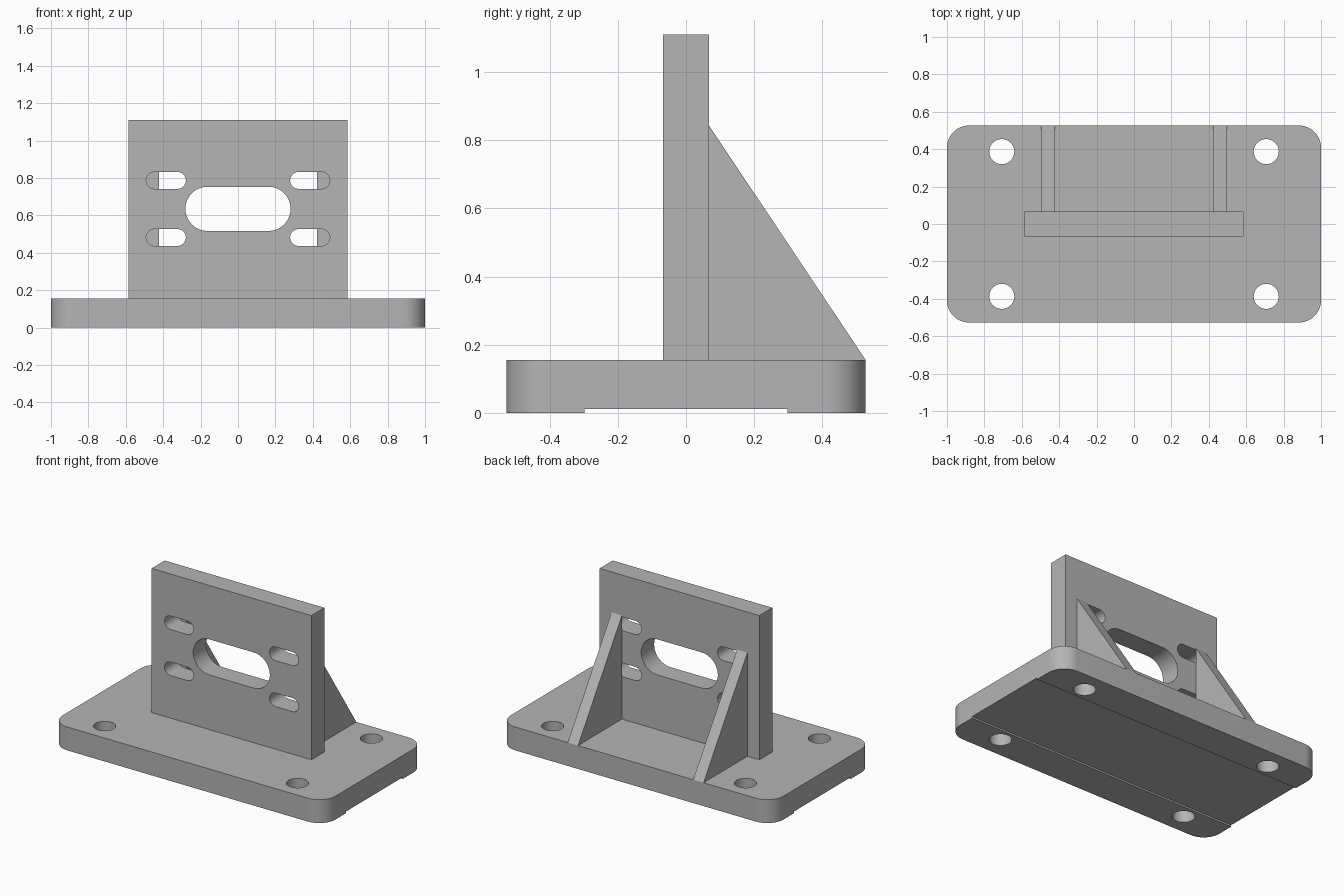
import bpy, bmesh
from math import sin, cos, pi, radians
from mathutils import Vector

cube = bpy.data.objects.get("Cube")
if cube:
    bpy.data.objects.remove(cube, do_unlink=True)

grey = bpy.data.materials.new("machined_grey")
grey.use_nodes = True
colour = (0.46, 0.46, 0.46, 1)
grey.diffuse_color = colour
grey.node_tree.nodes["Principled BSDF"].inputs["Base Color"].default_value = colour


def rounded_rect(cx, cy, hx, hy, r, steps=12):
    """Outline of a rounded rectangle; r equal to hy gives a slot or circle."""
    points = []
    for k, (sx, sy) in enumerate([(1, 1), (-1, 1), (-1, -1), (1, -1)]):
        for i in range(steps + 1):
            a = (k + i / steps) * pi / 2
            points.append((cx + sx * (hx - r) + r * cos(a),
                           cy + sy * (hy - r) + r * sin(a)))
    return points


def prism(name, outline, axis, start, end):
    """Extrude a 2D outline along x (outline in yz), y (xz) or z (xy)."""
    place = {"x": lambda a, b, d: (d, a, b),
             "y": lambda a, b, d: (a, d, b),
             "z": lambda a, b, d: (a, b, d)}[axis]
    bm = bmesh.new()
    face = bm.faces.new([bm.verts.new(place(a, b, start)) for a, b in outline])
    ext = bmesh.ops.extrude_face_region(bm, geom=[face])
    shift = Vector(place(0, 0, end - start))
    bmesh.ops.translate(bm, vec=shift,
                        verts=[v for v in ext["geom"] if isinstance(v, bmesh.types.BMVert)])
    bmesh.ops.remove_doubles(bm, verts=bm.verts, dist=1e-5)
    bmesh.ops.recalc_face_normals(bm, faces=bm.faces)
    mesh = bpy.data.meshes.new(name)
    bm.to_mesh(mesh)
    bm.free()
    mesh.materials.append(grey)
    obj = bpy.data.objects.new(name, mesh)
    bpy.context.collection.objects.link(obj)
    return obj


def cut(obj, cutters):
    """Subtract the cutters, then discard them."""
    bpy.context.view_layer.objects.active = obj
    for cutter in cutters:
        cutter.hide_render = True
        mod = obj.modifiers.new("cut", "BOOLEAN")
        mod.operation = "DIFFERENCE"
        mod.solver = "EXACT"
        mod.object = cutter
        bpy.ops.object.modifier_apply(modifier=mod.name)
        bpy.data.objects.remove(cutter, do_unlink=True)


def smooth(obj):
    bpy.ops.object.select_all(action="DESELECT")
    obj.select_set(True)
    bpy.context.view_layer.objects.active = obj
    bpy.ops.object.shade_smooth_by_angle(angle=radians(30))


TOP = 0.155      # top of the base
HALF = 0.068     # half thickness of the upright
DEPTH = 0.527    # half depth of the base

# Base with four bolt holes and a shallow relief channel underneath
base = prism("base_plate", rounded_rect(0, 0, 1, DEPTH, 0.12), "z", 0, TOP)
cutters = [prism("bolt_hole", rounded_rect(x, y, 0.067, 0.067, 0.067), "z", -0.1, 0.3)
           for x in (-0.707, 0.707) for y in (-0.387, 0.387)]
cutters.append(prism("channel", rounded_rect(0, 0, 0.298, 0.011, 0, 1), "x", -1.1, 1.1))
cut(base, cutters)
smooth(base)

# Upright with a large central slot and four small slots
upright = prism("upright_plate", [(-0.585, TOP), (0.585, TOP), (0.585, 1.11), (-0.585, 1.11)],
                "y", -HALF, HALF)
cutters = [prism("main_slot", rounded_rect(0, 0.635, 0.281, 0.118, 0.118), "y", -0.2, 0.2)]
cutters += [prism("small_slot", rounded_rect(x, z, 0.106, 0.045, 0.045), "y", -0.2, 0.2)
            for x in (-0.385, 0.385) for z in (0.482, 0.787)]
cut(upright, cutters)
smooth(upright)

# Triangular gussets behind the upright
for side, sign in (("left", 1), ("right", -1)):
    prism(side + "_gusset", [(HALF, TOP), (DEPTH, TOP), (HALF, 0.842)],
          "x", sign * 0.422, sign * 0.498)
